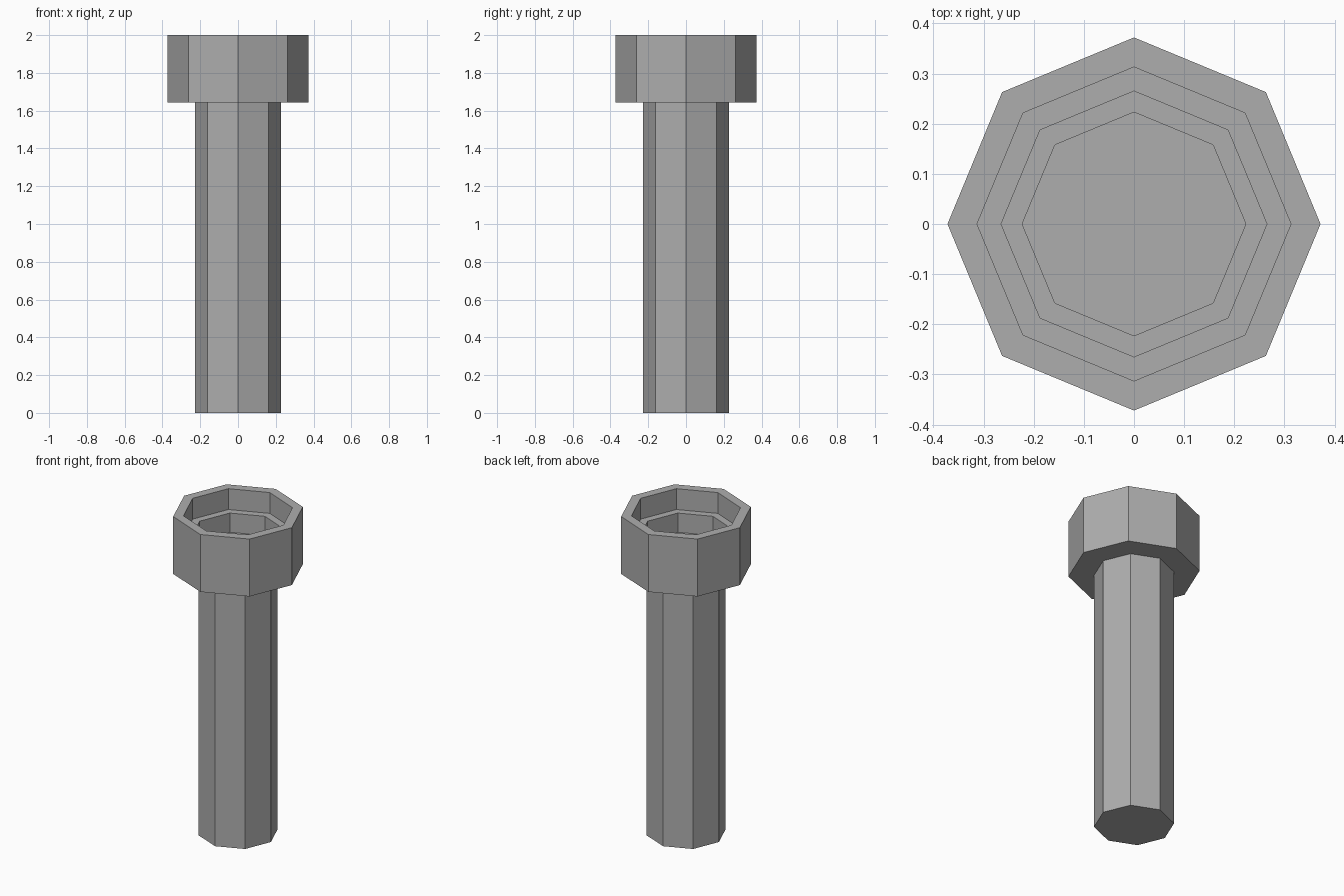
import bpy, bmesh, math

if "Cube" in bpy.data.objects:
    bpy.data.objects.remove(bpy.data.objects["Cube"])

SIDES = 8

steel = bpy.data.materials.new("dark_steel")
steel.diffuse_color = (0.42, 0.42, 0.42, 1.0)
steel.use_nodes = True
steel.node_tree.nodes["Principled BSDF"].inputs["Base Color"].default_value = steel.diffuse_color

def lathe(name, profile):
    """Revolve (radius, z) points into an eight-sided closed solid."""
    bm = bmesh.new()
    rings = [[bm.verts.new((r * math.cos(i * math.tau / SIDES),
                            r * math.sin(i * math.tau / SIDES), z))
              for i in range(SIDES)] for r, z in profile]
    for a, b in zip(rings, rings[1:]):
        for i in range(SIDES):
            j = (i + 1) % SIDES
            bm.faces.new((a[i], a[j], b[j], b[i]))
    bm.faces.new(rings[0][::-1])
    bm.faces.new(rings[-1])
    mesh = bpy.data.meshes.new(name)
    bm.to_mesh(mesh)
    bm.free()
    mesh.materials.append(steel)
    obj = bpy.data.objects.new(name, mesh)
    bpy.context.collection.objects.link(obj)

# Shank, shoulder, head and stepped socket in one continuous surface
lathe("socket_bolt", [
    (0.227, 0.0), (0.227, 1.642),      # shank
    (0.372, 1.642), (0.372, 2.0),      # head
    (0.313, 2.0), (0.313, 1.87),       # upper recess
    (0.265, 1.87), (0.265, 1.75),      # lower socket
    (0.223, 1.75), (0.223, 1.72),      # stepped floor
])
